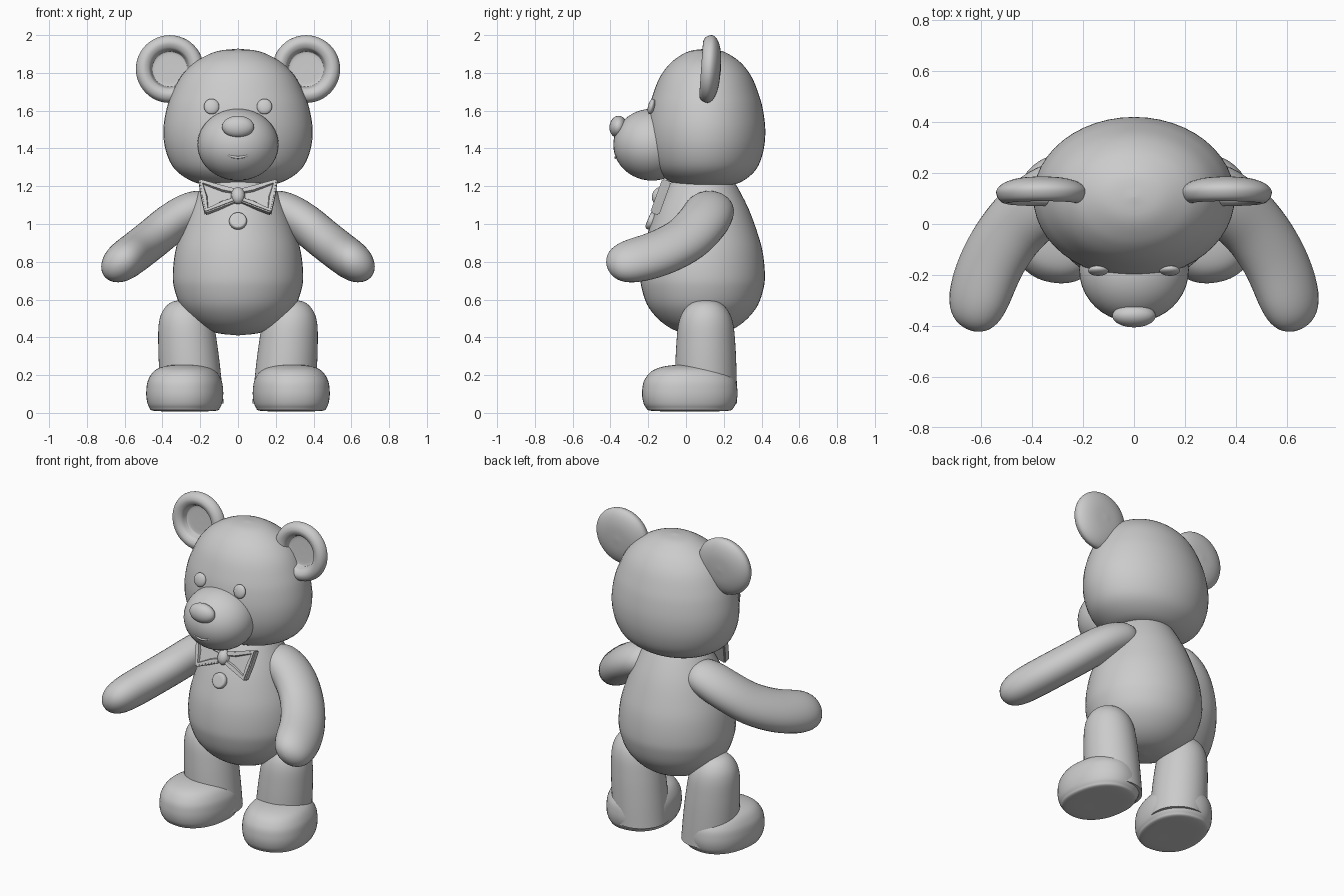
import bpy, bmesh, math
from mathutils import Vector, Matrix

if "Cube" in bpy.data.objects:
    bpy.data.objects.remove(bpy.data.objects["Cube"], do_unlink=True)

grey = bpy.data.materials.new("plain_grey")
grey.use_nodes = True
grey.diffuse_color = (0.6, 0.6, 0.6, 1)
grey.node_tree.nodes["Principled BSDF"].inputs["Base Color"].default_value = (0.6, 0.6, 0.6, 1)


def finish(name, bm, mirror=False, matrix=None):
    """Turn a bmesh into a smooth shaded object, optionally mirrored in x."""
    if matrix:
        bm.transform(matrix)
    bmesh.ops.recalc_face_normals(bm, faces=bm.faces)
    mesh = bpy.data.meshes.new(name)
    bm.to_mesh(mesh)
    bm.free()
    mesh.materials.append(grey)
    obj = bpy.data.objects.new(name, mesh)
    bpy.context.collection.objects.link(obj)
    if mirror:
        mod = obj.modifiers.new("mirror", 'MIRROR')
        mod.use_mirror_merge = False
    bpy.ops.object.select_all(action='DESELECT')
    obj.select_set(True)
    bpy.context.view_layer.objects.active = obj
    bpy.ops.object.shade_smooth_by_angle(angle=math.radians(45))
    return obj


def spline(points, t):
    """Point on a smooth curve through the given points, t from 0 to 1."""
    pts = [Vector(p) for p in points]
    pts = [2 * pts[0] - pts[1]] + pts + [2 * pts[-1] - pts[-2]]
    f = t * (len(points) - 1)
    i = min(int(f), len(points) - 2)
    u = f - i
    a, b, c, d = pts[i:i + 4]
    return 0.5 * (2 * b + (c - a) * u + (2 * a - 5 * b + 4 * c - d) * u ** 2
                  + (3 * b - a - 3 * c + d) * u ** 3)


def loft(rings):
    """Skin a list of equal rings and cap both ends."""
    bm = bmesh.new()
    loops = [[bm.verts.new(p) for p in ring] for ring in rings]
    n = len(loops[0])
    for low, high in zip(loops, loops[1:]):
        for i in range(n):
            j = (i + 1) % n
            bm.faces.new((low[i], low[j], high[j], high[i]))
    bm.faces.new(loops[0][::-1])
    bm.faces.new(loops[-1])
    return bm


def lathe(name, profile, centre=(0, 0, 0), sy=1, lean=0, power=2, mirror=False,
          matrix=None, steps=48, sides=48):
    """Spin a (radius, height) profile into an oval form; lean shifts x with height."""
    rings = []
    for k in range(steps + 1):
        r, z, _ = spline([(p[0], p[1], 0) for p in profile], k / steps)
        r = max(r, 0.002)
        ring = []
        for i in range(sides):
            a = math.tau * i / sides
            c, s = math.cos(a), math.sin(a)
            x = math.copysign(abs(c) ** (2 / power), c)
            y = math.copysign(abs(s) ** (2 / power), s)
            ring.append(Vector((r * x + lean * z, r * y * sy, z)) + Vector(centre))
        rings.append(ring)
    return finish(name, loft(rings), mirror, matrix)


def sausage(name, path, thin, wide, normal, mirror=False, steps=40, sides=32):
    """Round-ended limb along a path with an oval section, thin along normal."""
    rings = []
    for k in range(steps + 1):
        t = 0.5 - 0.5 * math.cos(math.pi * k / steps)
        size = max(0.02, math.sqrt(max(0, 1 - abs(2 * t - 1) ** 6)))
        p = spline(path, t)
        lo, hi = max(t - 0.02, 0), min(t + 0.02, 1)
        tangent = (spline(path, hi) - spline(path, lo)).normalized()
        n = Vector(normal)
        n = (n - tangent * n.dot(tangent)).normalized()
        w = tangent.cross(n)
        rings.append([p + size * (n * thin * math.cos(a) + w * wide * math.sin(a))
                      for a in (math.tau * i / sides for i in range(sides))])
    return finish(name, loft(rings), mirror)


def ball(name, centre, radii, mirror=False, tilt=0):
    bm = bmesh.new()
    bmesh.ops.create_uvsphere(bm, u_segments=40, v_segments=24, radius=1)
    matrix = (Matrix.Translation(centre) @ Matrix.Rotation(tilt, 4, 'X')
              @ Matrix.Diagonal((*radii, 1)))
    return finish(name, bm, mirror, matrix)


def facing(centre, degrees):
    """Placement that turns a lathe axis towards the front."""
    return Matrix.Translation(centre) @ Matrix.Rotation(math.radians(degrees), 4, 'X')


# Torso and head
lathe("body", [(0, .41), (.12, .425), (.22, .475), (.30, .56), (.338, .66), (.345, .74),
               (.333, .85), (.305, .95), (.255, 1.08), (.19, 1.2), (.15, 1.25)],
      (0, .088, 0), sy=.955)
lathe("head", [(0, 1.2), (.14, 1.203), (.24, 1.225), (.335, 1.29), (.383, 1.39), (.395, 1.5),
               (.378, 1.61), (.35, 1.69), (.31, 1.77), (.26, 1.83), (.2, 1.875), (.11, 1.915),
               (0, 1.928)], (0, .105, 0), sy=.797)

# Face
ball("muzzle", (0, -.18, 1.42), (.215, .205, .19))
ball("nose", (0, -.36, 1.515), (.085, .045, .058), tilt=-.15)
ball("eyes", (.14, -.183, 1.622), (.04, .018, .042), True, tilt=-.25)
sausage("mouth", [(-.06, -.362, 1.365), (0, -.372, 1.352), (.06, -.362, 1.365)],
        .007, .007, (0, 0, 1), steps=16, sides=10)

# Ears with a raised rim and a sunken centre
lathe("ears", [(0, -.055), (.09, -.049), (.15, -.03), (.179, 0), (.168, .036), (.138, .05),
               (.108, .036), (.096, .008), (.088, -.004), (.04, -.006), (0, -.006)],
      mirror=True, matrix=facing((.361, .13, 1.82), 86))

# Limbs
sausage("arms", [(.12, .15, 1.11), (.24, .125, 1.07), (.35, .085, 1.005), (.455, 0, .92),
                 (.545, -.13, .85), (.605, -.28, .805), (.628, -.42, .785)],
        .106, .137, (.65, 0, .76), mirror=True)
lathe("legs", [(.165, .05), (.163, .2), (.157, .35), (.145, .47), (.118, .54), (.07, .585),
               (0, .6)], (.237, .105, 0), lean=.08, mirror=True)
lathe("feet", [(0, .01), (.155, .01), (.185, .03), (.198, .07), (.2, .12), (.19, .175),
               (.155, .225), (.09, .25), (0, .256)], sy=1.26, power=2.25, mirror=True,
      matrix=Matrix.Translation((.282, .02, 0)) @ Matrix.Rotation(math.radians(9), 4, 'Z'))

# Bow tie wings with a sunken loop
bm = bmesh.new()
outline = [(.01, -.035), (.07, -.06), (.175, -.102), (.195, -.01), (.21, .092), (.07, .052),
           (.01, .035)]
front = bm.faces.new([bm.verts.new((x, -.022, z)) for x, z in outline])
front.normal_update()
back = bmesh.ops.extrude_face_region(bm, geom=[front], use_keep_orig=True)
bmesh.ops.translate(bm, verts=[v for v in back["geom"] if isinstance(v, bmesh.types.BMVert)],
                    vec=(0, .05, 0))
bmesh.ops.recalc_face_normals(bm, faces=bm.faces)
bmesh.ops.bevel(bm, geom=list(bm.edges), offset=.007, segments=2, affect='EDGES')
panel = min(bm.faces, key=lambda f: f.calc_center_median().y - f.calc_area())
bmesh.ops.inset_region(bm, faces=[panel], thickness=.02)
bmesh.ops.inset_region(bm, faces=[panel], thickness=.006, depth=-.015)
finish("bow_wings", bm, True, facing((0, -.135, 1.148), -20))
ball("bow_knot", (0, -.145, 1.15), (.036, .034, .046), tilt=-.35)

# Chest button
lathe("button", [(0, -.02), (.04, -.02), (.047, 0), (.044, .014), (.034, .02), (0, .021)],
      matrix=facing((0, -.183, 1.015), 68), steps=24, sides=32)
